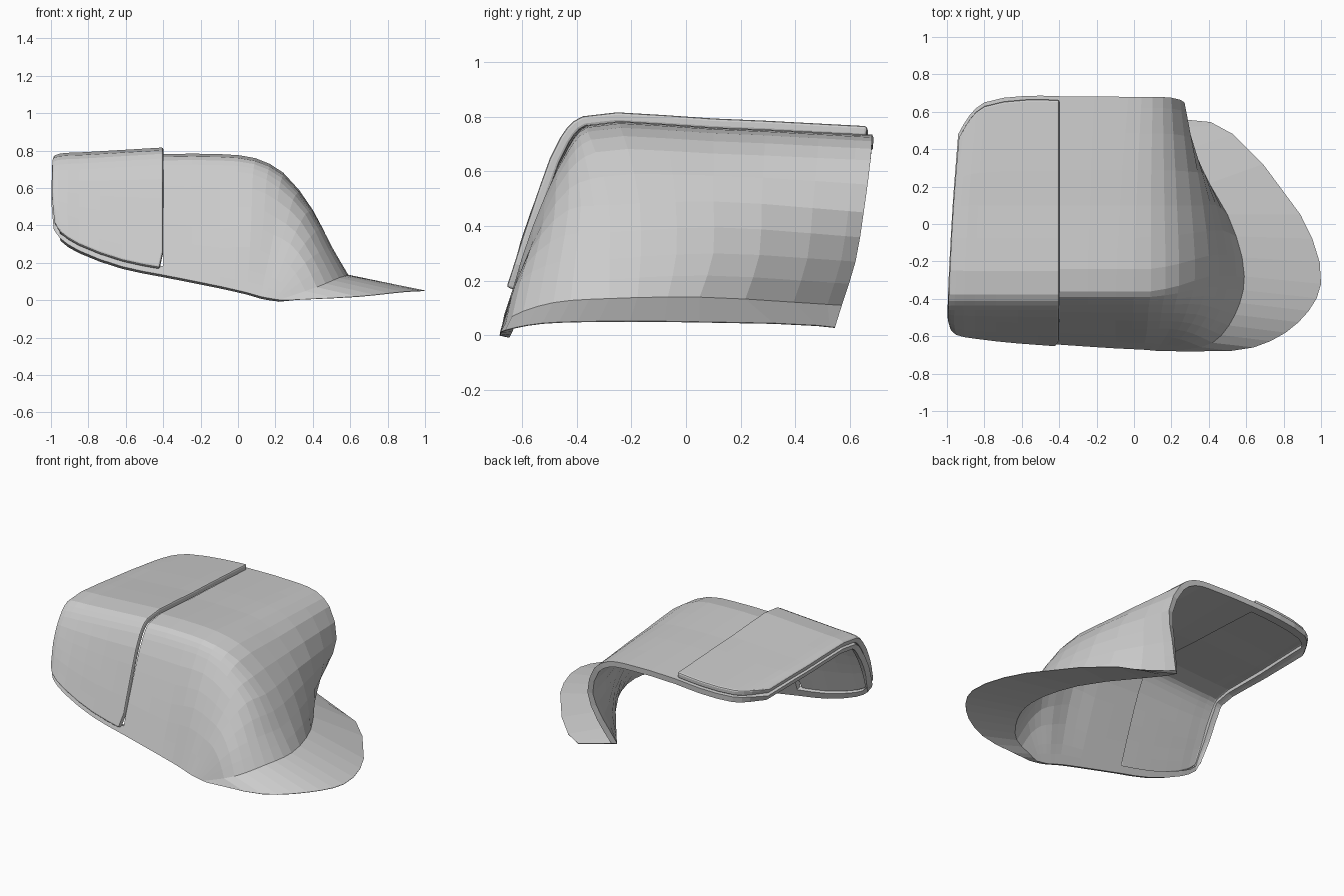
import bpy
from mathutils import Vector

if "Cube" in bpy.data.objects:
    bpy.data.objects.remove(bpy.data.objects["Cube"])


def spline(pts, n):
    """Centripetal Catmull-Rom through pts, n steps per span."""
    p = [Vector(q) for q in pts]
    p = [2 * p[0] - p[1]] + p + [2 * p[-1] - p[-2]]
    out = []
    for i in range(1, len(p) - 2):
        a, b, c, d = p[i - 1:i + 3]
        t = [0.0]
        for u, v in ((a, b), (b, c), (c, d)):
            t.append(t[-1] + max((v - u).length, 1e-4) ** 0.5)
        for k in range(n):
            s = t[1] + (t[2] - t[1]) * k / n
            mix = lambda u, v, t0, t1: u.lerp(v, (s - t0) / (t1 - t0))
            a1, a2, a3 = mix(a, b, t[0], t[1]), mix(b, c, t[1], t[2]), mix(c, d, t[2], t[3])
            b1, b2 = mix(a1, a2, t[0], t[2]), mix(a2, a3, t[1], t[3])
            out.append(mix(b1, b2, t[1], t[2]))
    return out + [p[-2]]


def body_column(xb, yb, zb, xk, yk, lift=0.0):
    """Rib from the bottom front edge, over the shoulder, to the back edge."""
    zt = 0.77 - 0.035 * max(0, (-0.4 - xb) / 0.6) + lift
    if xb < -0.97:
        zt -= 0.012                      # rolled-over left edge
    if lift:
        yb, zb, yk = yb - 0.012, zb + 0.035, yk - 0.02
    px = lambda f: xb + (xk - xb) * f ** 3 - (0.012 if xb < -0.9 else 0) * (f < 0.7)
    sy = -0.43 - lift * 0.8
    return [(xb, yb, zb),
            (px(.2), (yb + sy) / 2 - 0.01, (zb + zt - 0.08) / 2),
            (px(.3), sy, zt - 0.08),
            (px(.4), -0.36 - lift * 0.5, zt - 0.004),
            (px(.7), 0.1, zt - 0.012),
            (xk, yk, zt - 0.04)]


def sheet(name, cols, thickness, thin_last=False, hole=0):
    """Skin neighbouring ribs and thicken inward; hole = ribs spanned by an opening."""
    rows = len(cols[0])
    verts = [v for c in cols for v in c]
    faces = [(i * rows + j, (i + 1) * rows + j, (i + 1) * rows + j + 1, i * rows + j + 1)
             for i in range(len(cols) - 1) for j in range(rows - 1)
             if not (2 <= i < hole and 1 <= j < rows - 2)]
    me = bpy.data.meshes.new(name)
    me.from_pydata(verts, [], faces)
    ob = bpy.data.objects.new(name, me)
    bpy.context.collection.objects.link(ob)
    mod = ob.modifiers.new("thickness", 'SOLIDIFY')
    mod.thickness, mod.offset = thickness, -1
    if thin_last:
        vg = ob.vertex_groups.new(name="wall")
        n = len(verts)
        vg.add(list(range(n - rows)), 1.0, 'REPLACE')
        vg.add(list(range(n - rows, n)), 0.08, 'REPLACE')
        mod.vertex_group = "wall"
    # drop points left loose inside the opening
    used = {k for f in faces for k in f}
    if len(used) < len(verts):
        import bmesh
        bm = bmesh.new()
        bm.from_mesh(me)
        bmesh.ops.delete(bm, geom=[v for v in bm.verts if not v.link_faces], context='VERTS')
        bm.to_mesh(me)
        bm.free()
    return ob


def smooth_across(cols, n):
    across = [spline(r, n) for r in zip(*cols)]
    return [list(c) for c in zip(*across)]


# left and middle ribs: bottom x, y, z and back x, y
LEFT = [(-.985, -.55, .38, -.94, .48), (-.95, -.585, .33, -.88, .58),
        (-.85, -.605, .265, -.8, .65), (-.62, -.63, .18, -.58, .685),
        (-.4, -.645, .135, -.4, .683)]
MIDDLE = [(-.1, -.665, .075, -.03, .68)]

# right ribs, wrapping from the roof down the side wall to the crease
RIGHT = [
    [(.05, -.672, .04), (.07, -.56, .4), (.08, -.43, .675), (.09, -.36, .745), (.09, .1, .74), (.1, .68, .71)],
    [(.12, -.678, .02), (.19, -.56, .35), (.22, -.43, .6), (.24, -.33, .67), (.23, .1, .665), (.2, .675, .64)],
    [(.17, -.68, .01), (.28, -.575, .3), (.36, -.43, .46), (.4, -.28, .475), (.37, .1, .49), (.27, .65, .45)],
    [(.2, -.68, .005), (.36, -.605, .2), (.46, -.46, .27), (.505, -.28, .28), (.44, .1, .3), (.22, .62, .27)],
    [(.22, -.68, .002), (.42, -.635, .07), (.54, -.485, .12), (.59, -.28, .135), (.5, .05, .14), (.15, .57, .11)],
]
BRIM = [(.25, -.682, 0), (.64, -.66, .02), (.88, -.525, .045), (1, -.32, .052), (.89, .05, .05), (.41, .545, .03)]

# main shell with brim; it only frames the area under the panel
ROWS = 3
ribs = [body_column(*c) for c in LEFT + MIDDLE] + RIGHT
shell_cols = smooth_across([spline(r, ROWS) for r in ribs], 2)
brim = spline(BRIM, ROWS)
brim[-3:-1] = [Vector((.69, .32, .045)), Vector((.53, .48, .037))]   # rounded back corner
shell_cols.append(brim)
shell_cols = [[c[0], c[0].lerp(c[1], .5)] + c[1:-1] + [c[-1].lerp(c[-2], .3), c[-1]] for c in shell_cols]
sheet("shell_with_brim", shell_cols, 0.036, True, hole=8)

# raised panel over the left part
panel_cols = smooth_across([spline(body_column(*c, lift=0.036), ROWS) for c in LEFT], 2)
panel_cols[-1][0] += Vector((-.02, 0, .005))
panel = sheet("raised_panel", panel_cols, 0.038)
bev = panel.modifiers.new("soft_edge", 'BEVEL')
bev.width, bev.segments, bev.limit_method, bev.angle_limit = 0.012, 2, 'ANGLE', 1.0
